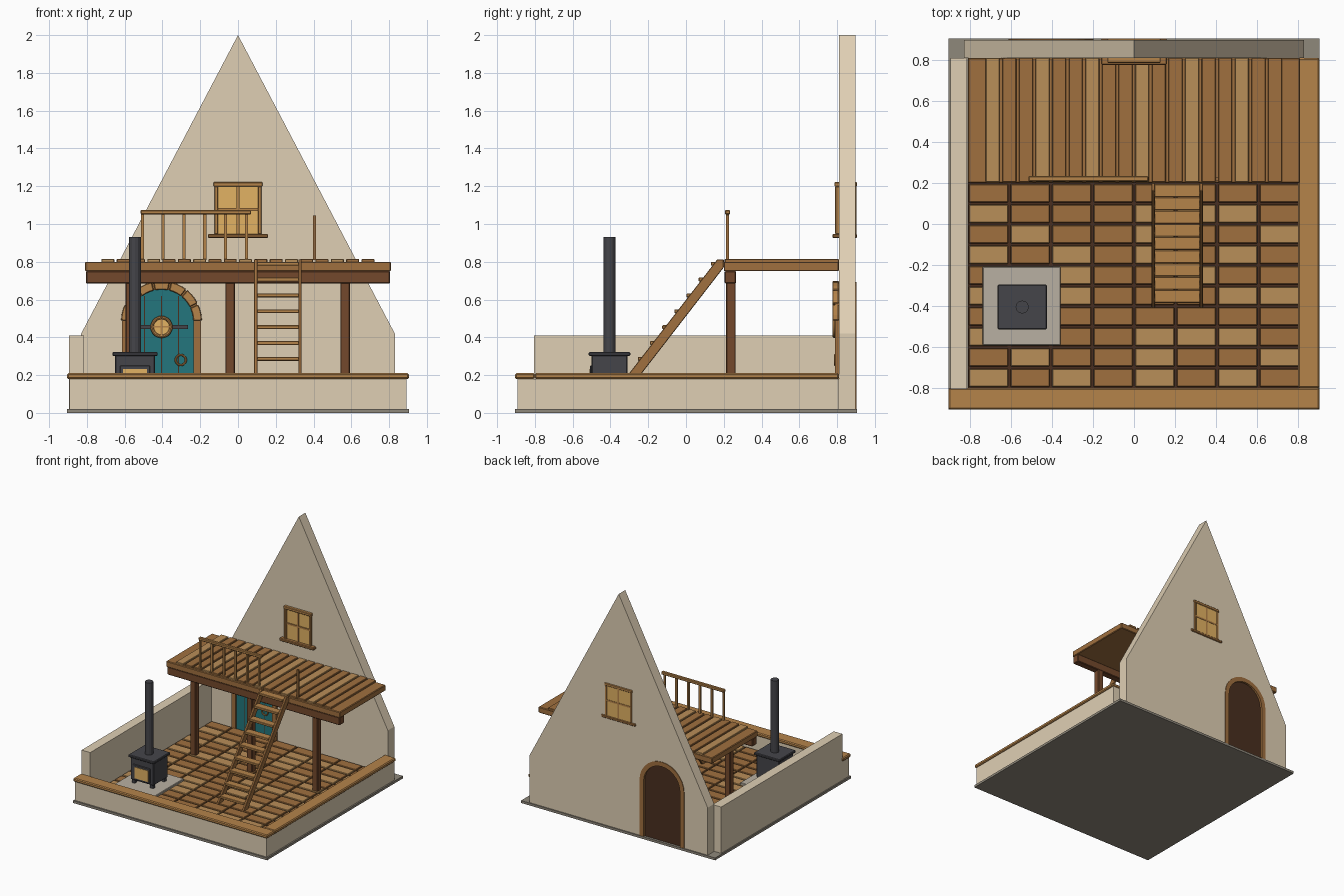
import bpy, bmesh, math
from mathutils import Vector

if "Cube" in bpy.data.objects:
    bpy.data.objects.remove(bpy.data.objects["Cube"])


def mat(name, hexcol):
    c = [int(hexcol[i:i + 2], 16) / 255 for i in (0, 2, 4)]
    m = bpy.data.materials.new(name)
    m.diffuse_color = [((v + 0.055) / 1.055) ** 2.4 for v in c] + [1]
    m.use_nodes = True
    m.node_tree.nodes["Principled BSDF"].inputs["Base Color"].default_value = m.diffuse_color
    return m


PLASTER = mat("plaster", "dfcfb4")
STONE = mat("foundation_stone", "8f887b")
HEARTH = mat("hearth_stone", "b9b0a2")
WOOD = mat("wood", "b5834a")
LIGHT = mat("light_wood", "b98e58")
MID = mat("mid_wood", "a0703f")
DARK = mat("dark_wood", "74492c")
DEEP = mat("shadow_wood", "4a2f1f")
TEAL = mat("teal_paint", "23767d")
AMBER = mat("amber_glass", "e2b263")
IRON = mat("iron", "45454a")


def finish(name, bm, m, bevel=0):
    bmesh.ops.recalc_face_normals(bm, faces=bm.faces)
    me = bpy.data.meshes.new(name)
    bm.to_mesh(me)
    bm.free()
    me.materials.append(m)
    ob = bpy.data.objects.new(name, me)
    bpy.context.collection.objects.link(ob)
    if bevel:
        b = ob.modifiers.new("bevel", 'BEVEL')
        b.width, b.segments = bevel, 1
    return ob


def boxes(name, m, items, bevel=0):
    """Boxes given as (x0, x1, y0, y1, z0, z1)."""
    bm = bmesh.new()
    for x0, x1, y0, y1, z0, z1 in items:
        vs = bmesh.ops.create_cube(bm, size=1)["verts"]
        for v in vs:
            v.co = Vector(((x0 + x1) / 2 + v.co.x * (x1 - x0),
                           (y0 + y1) / 2 + v.co.y * (y1 - y0),
                           (z0 + z1) / 2 + v.co.z * (z1 - z0)))
    return finish(name, bm, m, bevel)


def prisms(name, m, outlines, a, b, axis='y', bevel=0):
    """Outlines in xz pushed along y, or in yz pushed along x."""
    bm = bmesh.new()
    for pts in outlines:
        co = [(p, a, q) if axis == 'y' else (a, p, q) for p, q in pts]
        f = bm.faces.new([bm.verts.new(c) for c in co])
        ext = bmesh.ops.extrude_face_region(bm, geom=[f])["geom"]
        d = Vector((0, b - a, 0)) if axis == 'y' else Vector((b - a, 0, 0))
        bmesh.ops.translate(bm, verts=[g for g in ext if isinstance(g, bmesh.types.BMVert)], vec=d)
    return finish(name, bm, m, bevel)


DX, SPRING = -0.405, 0.485


def polar(r, t, x=DX, z=SPRING):
    return (x + r * math.cos(t), z + r * math.sin(t))


def arch(r, z0, n=14):
    """Round-topped outline from lower left over to lower right."""
    return [(DX - r, z0)] + [polar(r, math.pi * (1 - i / n)) for i in range(n + 1)] + [(DX + r, z0)]


def ring(name, m, x, z, r, thick, y):
    bpy.ops.mesh.primitive_torus_add(major_radius=r, minor_radius=thick, major_segments=20,
                                     minor_segments=8, location=(x, y, z), rotation=(math.pi / 2, 0, 0))
    ob = bpy.context.object
    ob.name = name
    ob.data.materials.append(m)
    bpy.ops.object.shade_smooth_by_angle()


# foundation and low walls with timber caps
boxes("foundation", STONE, [(-.905, .905, -.905, .905, 0, .02)])
boxes("front_low_wall", PLASTER, [(-.893, .893, -.893, -.81, .02, .18)])
boxes("right_low_wall", PLASTER, [(.81, .893, -.81, .81, .02, .18)])
boxes("left_wall", PLASTER, [(-.895, -.815, -.805, .81, .02, .41)])
boxes("front_wall_cap", WOOD, [(-.905, .905, -.905, -.80, .18, .21)], .007)
boxes("right_wall_cap", WOOD, [(.80, .905, -.80, .81, .18, .21)], .007)

# gable wall with a doorway
gable = [(-.83, .005)] + arch(.2, .005) + [(.83, .005), (.83, .42), (0, 2), (-.83, .42)]
prisms("gable_wall", PLASTER, [gable], .81, .897)

# tiled timber floor
boxes("floor_base", DEEP, [(-.81, .81, -.81, .81, .01, .055)])
for s, m in enumerate((LIGHT, MID)):
    boxes(f"floor_tiles_{s + 1}", m,
          [(-.81 + i * .2025 + .006, -.81 + (i + 1) * .2025 - .006,
            -.8 + j * .1 + .006, -.8 + (j + 1) * .1 - .006, .045, .068)
           for i in range(8) for j in range(16) if (i * 3 + j + i * j // 3) % 2 == s], .003)

# door, back lining and frame
prisms("door", TEAL, [arch(.17, .06)], .80, .84)
boxes("door_plank_seams", DEEP, [(DX + d - .002, DX + d + .002, .798, .802, .07, .62) for d in (-.09, 0, .09)])
prisms("door_back", DEEP, [arch(.19, .012)], .84, .885)
prisms("door_frame", MID, [arch(.208, .012) + arch(.17, .012)[::-1]], .79, .902)
blocks = []
for i in range(7):
    t0, t1 = math.pi * i / 7 + .02, math.pi * (i + 1) / 7 - .02
    ts = [t0 + (t1 - t0) * k / 3 for k in range(4)]
    blocks.append([polar(.168, t) for t in ts] + [polar(.214, t) for t in reversed(ts)])
prisms("door_arch_blocks", WOOD, blocks, .775, .81, bevel=.004)
boxes("door_hinge_bar", IRON, [(DX - .14, DX + .14, .79, .80, .445, .465)])
prisms("door_window", AMBER, [[polar(.05, k * math.tau / 20, DX, .455) for k in range(20)]], .784, .80)
ring("door_window_ring", WOOD, DX, .455, .05, .009, .785)
boxes("door_window_bars", WOOD, [(DX - .045, DX + .045, .779, .787, .451, .459),
                                 (DX - .004, DX + .004, .779, .787, .41, .50)])
ring("door_handle_ring", WOOD, -.303, .28, .027, .006, .79)

# gable window, visible on both faces
boxes("window_glass", AMBER, [(-.115, .115, .803, .90, .945, 1.205)])
boxes("window_frame", WOOD, [
    (-.125, -.105, .79, .903, .945, 1.20), (.105, .125, .79, .903, .945, 1.20),
    (-.13, .13, .786, .905, 1.198, 1.222)], .004)
boxes("window_bars", WOOD, [(-.007, .007, .795, .903, .945, 1.20), (-.11, .11, .795, .903, 1.07, 1.084)])
boxes("window_sill", MID, [(-.16, .16, .775, .905, .925, .948)], .005)

# loft deck on posts and beam
boxes("loft_posts", DARK, [(x - .025, x + .025, .213, .263, .06, .70) for x in (-.57, -.042, .567)], .004)
boxes("loft_beam", DARK, [(-.805, .805, .205, .265, .685, .752)], .005)
boxes("loft_deck", MID, [(-.81, .81, .20, .81, .75, .80)], .005)
for s, m in enumerate((LIGHT, MID)):
    boxes(f"loft_planks_{s + 1}", m, [(-.723 + i * .081, -.655 + i * .081, .205, .81, .795, .815)
                                      for i in range(18) if (i * i // 3 + i) % 2 == s], .003)

# loft railing and lone newel beside the ladder
boxes("railing_balusters", WOOD, [(-.514 + i * .11, -.498 + i * .11, .212, .228, .81, 1.055)
                                  for i in range(6)])
boxes("railing_top_rail", WOOD, [(-.515, .07, .207, .234, 1.05, 1.075)], .005)
boxes("railing_newel", MID, [(.397, .413, .212, .228, .81, 1.045)])

# ladder
side = [(-.412, .066), (-.345, .066), (.2, .77), (.2, .812), (.165, .812)]
for n, x in (("left", .085), ("right", .319)):
    prisms(f"ladder_{n}_rail", MID, [side], x, x + .018, 'x', .003)
treads = []
for i in range(9):
    z, y = .79 - i * .084, .132 - i * .0645
    treads.append((.10, .322, y, y + .062, z - .01, z + .01))
boxes("ladder_treads", WOOD, treads, .003)

# stove on its hearth
SX, SY = -.545, -.405
boxes("hearth", HEARTH, [(-.738, -.358, -.592, -.207, .06, .085)], .004)
boxes("stove_legs", IRON, [(SX + a - .014, SX + a + .014, SY + b - .014, SY + b + .014, .083, .12)
                           for a in (-.085, .085) for b in (-.075, .075)])
boxes("stove_body", IRON, [(SX - .106, SX + .106, SY - .095, SY + .095, .113, .305)], .005)
boxes("stove_top", IRON, [(SX - .12, SX + .12, SY - .11, SY + .11, .302, .323)], .005)
boxes("stove_door", IRON, [(SX - .08, SX + .08, SY - .103, SY - .09, .125, .25)], .003)
boxes("stove_glass", AMBER, [(SX - .064, SX + .064, SY - .107, SY - .09, .138, .232)])
bpy.ops.mesh.primitive_cylinder_add(vertices=12, radius=.032, depth=.61, location=(SX, SY, .625))
pipe = bpy.context.object
pipe.name = "stove_pipe"
pipe.data.materials.append(IRON)
